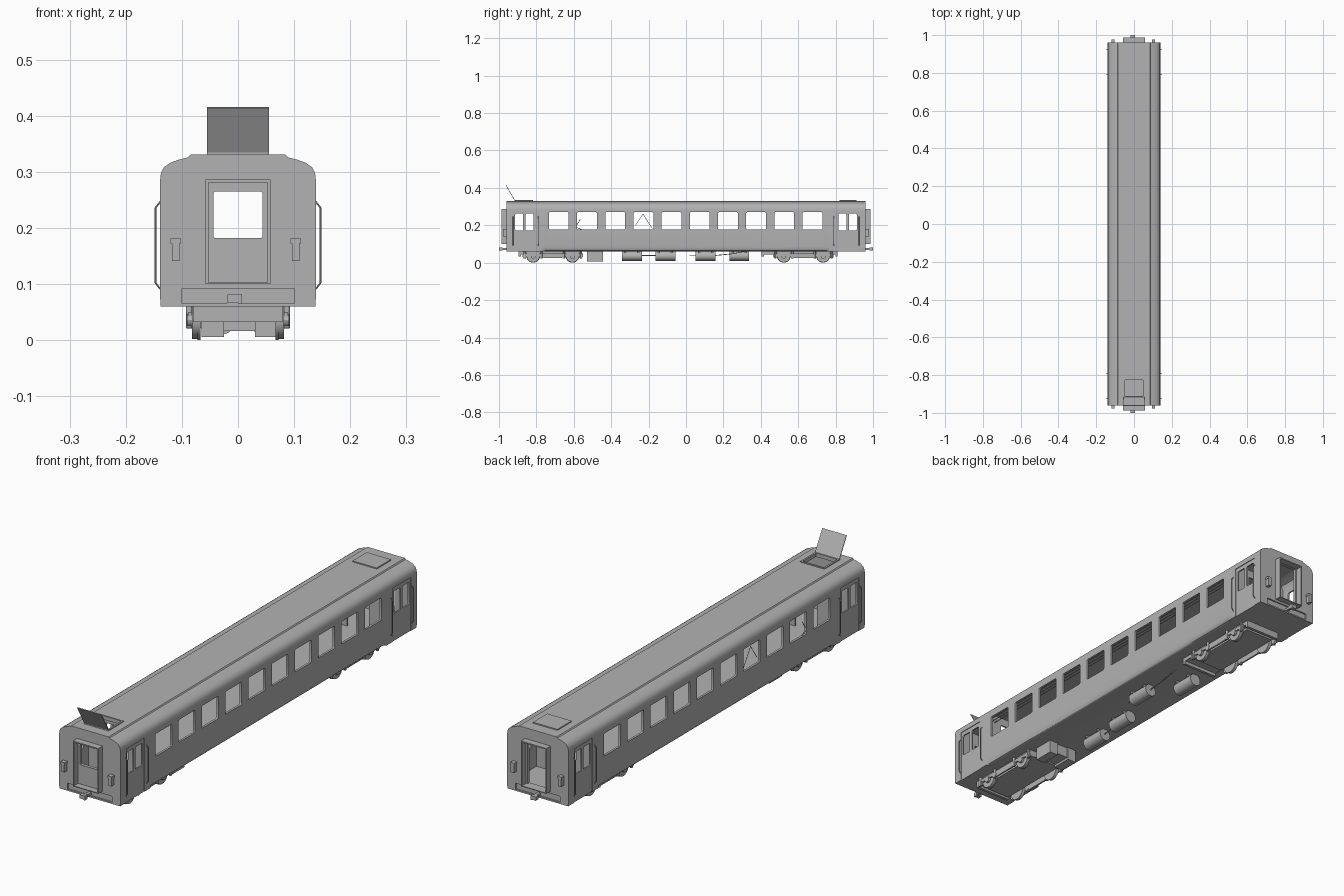
import bpy, bmesh, math
from mathutils import Vector, Matrix

if "Cube" in bpy.data.objects:
    bpy.data.objects.remove(bpy.data.objects["Cube"])


def paint(name, v):
    m = bpy.data.materials.new(name)
    m.diffuse_color = (v, v, v, 1)
    m.use_nodes = True
    m.node_tree.nodes["Principled BSDF"].inputs["Base Color"].default_value = m.diffuse_color
    return m


GREY = paint("body_grey", .45)


def finish(name, bm, smooth=False):
    bmesh.ops.recalc_face_normals(bm, faces=bm.faces[:])
    me = bpy.data.meshes.new(name)
    bm.to_mesh(me)
    bm.free()
    me.materials.append(GREY)
    ob = bpy.data.objects.new(name, me)
    bpy.context.collection.objects.link(ob)
    if smooth:
        shade(ob, 30)
    return ob


def shade(ob, deg):
    bpy.ops.object.select_all(action='DESELECT')
    ob.select_set(True)
    bpy.context.view_layer.objects.active = ob
    bpy.ops.object.shade_smooth_by_angle(angle=math.radians(deg))


def boxes(name, items, round_axis=None, r=0.005):
    """One object from (x0,x1,y0,y1,z0,z1) boxes; edges along round_axis may be rounded."""
    bm = bmesh.new()
    for x0, x1, y0, y1, z0, z1 in items:
        m = Matrix.Translation(((x0 + x1) / 2, (y0 + y1) / 2, (z0 + z1) / 2)) @ \
            Matrix.Diagonal((x1 - x0, y1 - y0, z1 - z0, 1))
        bmesh.ops.create_cube(bm, size=1, matrix=m)
    if round_axis is not None:
        es = [e for e in bm.edges if
              abs((e.verts[0].co - e.verts[1].co).normalized()[round_axis]) > 0.9]
        bmesh.ops.bevel(bm, geom=es, offset=r, segments=3, profile=0.5, affect='EDGES')
    return finish(name, bm)


def rods(name, items, seg=20):
    """One object from (start, end, radius) cylinders."""
    bm = bmesh.new()
    for a, b, r in items:
        a, b = Vector(a), Vector(b)
        rot = (b - a).to_track_quat('Z', 'Y').to_matrix().to_4x4()
        bmesh.ops.create_cone(bm, cap_ends=True, segments=seg, radius1=r, radius2=r,
                              depth=(b - a).length, matrix=Matrix.Translation((a + b) / 2) @ rot)
    return finish(name, bm, True)


def loft(name, sections):
    """Solid lofted through (y, half profile) sections mirrored in x."""
    bm = bmesh.new()
    rings = []
    for y, half in sections:
        pts = half + [(-x, z) for x, z in reversed(half)]
        rings.append([bm.verts.new((x, y, z)) for x, z in pts])
    n = len(rings[0])
    for a, b in zip(rings, rings[1:]):
        for i in range(n):
            bm.faces.new((a[i], a[(i + 1) % n], b[(i + 1) % n], b[i]))
    bm.faces.new(rings[0])
    bm.faces.new(rings[-1])
    return finish(name, bm)


def cut(ob, cutter):
    cutter.hide_render = True
    mod = ob.modifiers.new("cut", 'BOOLEAN')
    mod.operation, mod.solver, mod.object = 'DIFFERENCE', 'EXACT', cutter
    bpy.context.view_layer.objects.active = ob
    bpy.ops.object.modifier_apply(modifier=mod.name)
    bpy.data.objects.remove(cutter)


# Body shell: arched roof with raised centre strip, skirt rounded under between the doors
def outer(t):
    return [(.138 - t, .06), (.138 - t * .4, .064), (.1385 - t * .1, .071), (.139, .083),
            (.139, .283), (.1375, .297), (.132, .308), (.121, .316),
            (.106, .3215), (.0885, .326), (.085, .3305)]


body = loft("coach_body", [(-.96, outer(0)), (-.765, outer(0)), (-.755, outer(.016)),
                           (.755, outer(.016)), (.765, outer(0)), (.96, outer(0))])
inner = [(.13, .085), (.13, .283), (.122, .305), (.1, .314), (.08, .319)]
cut(body, loft("cavity", [(-.947, inner), (.947, inner)]))

# Recessed side doors
doors = [(-.922, -.803), (.803, .922)]
cut(body, boxes("door_recess", [(s * .142 - .006, s * .142 + .006, a, b, .055, .28)
                                for s in (-1, 1) for a, b in doors]))

# Window, doorway and hatch openings
win_y = [-.68 + .1507 * i for i in range(10)]
wins = [(-.2, .2, y - .053, y + .053, .178, .27) for y in win_y]
for s in (-1, 1):
    for c in (.892, .836):
        wins.append((-.2, .2, s * c - .021, s * c + .021, .172, .263))
cut(body, boxes("window_cutter", wins, 0))
cut(body, boxes("end_window_cutter", [(-.044, .044, -1, -.93, .182, .265)], 1, .004))
cut(body, boxes("doorway_cutter", [(-.047, .047, .93, 1, .103, .28)]))
cut(body, boxes("hatch_cutter", [(-.048, .048, -.91, -.825, .29, .36)]))
cut(body, boxes("coupler_slot", [(-.101, .101, s * .965 - .011, s * .965 + .011, .066, .091)
                                 for s in (-1, 1)]))
shade(body, 30)

# End gangway frames, couplers and lamp brackets
frames, coup, lamps = [], [], []
for s in (-1, 1):
    y0, y1 = sorted((s * .955, s * .987))
    frames += [(-.058, -.053, y0, y1, .1, .286), (.053, .058, y0, y1, .1, .286),
               (-.053, .053, y0, y1, .281, .286), (-.053, .053, y0, y1, .1, .103)]
    c0, c1 = sorted((s * .94, s * .99))
    k0, k1 = sorted((s * .982, s * 1.0))
    coup += [(-.009, .003, c0, c1, .069, .079), (-.019, .005, k0, k1, .066, .081),
             (.0, .006, k0, k1, .064, .082)]
    q0, q1 = sorted((s * .955, s * .978))
    for x in (-.111, .103):
        lamps += [(x - .009, x + .009, q0, q1, .172, .181), (x - .007, x + .007, q0, q1, .141, .172)]
boxes("gangway_frames", frames)
boxes("couplers", coup)
boxes("lamp_brackets", lamps)

# Roof hatches: front one open with raised rim, rear one closed
boxes("front_hatch_rim", [(-.055, -.048, -.918, -.818, .325, .334), (.048, .055, -.918, -.818, .325, .334),
                          (-.048, .048, -.918, -.91, .325, .334), (-.048, .048, -.825, -.818, .325, .334)])
boxes("rear_hatch", [(-.055, .055, .82, .912, .328, .335)])
lid = boxes("front_hatch_lid", [(-.055, .055, 0, .093, -.0015, .0015)])
lid.location = (0, -.916, .334)
lid.rotation_euler = (math.radians(120), 0, 0)

# Grab rails beside the doors
rails = []
for s in (-1, 1):
    for y in (-.925, -.79, .79, .925):
        p = [(s * .136, y, .088), (s * .147, y, .102), (s * .147, y, .236), (s * .136, y, .25)]
        rails += [(p[i], p[i + 1], .0015) for i in range(3)]
rods("grab_rails", rails, 8)

# Interior: vestibule partitions with passage, luggage racks
part, racks = [], []
for y in (-.78, .78):
    part += [(-.131, -.05, y - .003, y + .003, .08, .3), (.05, .131, y - .003, y + .003, .08, .3),
             (-.1, .1, y - .003, y + .003, .284, .317)]
boxes("partitions", part)
for s in (-1, 1):
    for x in (.085, .1, .115):
        racks.append(((s * x, -.775, .282), (s * x, .775, .282), .002))
rods("luggage_racks", racks, 6)

# Loose wires hanging in two windows
rods("loose_wires", [((-.132, -.27, .2), (-.132, -.23, .26), .0012),
                     ((-.132, -.23, .26), (-.132, -.18, .183), .0012),
                     ((-.132, -.59, .192), (-.132, -.565, .232), .0015),
                     ((-.132, -.59, .192), (-.132, -.555, .175), .0015)], 6)

# Bogies: low frame plate, end bars, lobed side beams, wheels, axle boxes and springs
for name, c, e0, e1 in (("front", -.712, -.895, -.555), ("rear", .628, .405, .81)):
    parts = [(-.066, .066, c - .16, c + .16, .032, .042), (-.08, .08, e0, e1, .045, .062),
             (-.08, .08, e0, e0 + .012, .032, .046), (-.08, .08, e1 - .012, e1, .032, .046)]
    wheels, hubs = [], []
    for sx in (-1, 1):
        x0, x1 = sorted((sx * .082, sx * .089))
        parts += [(x0, x1, c - .16, c + .16, .036, .05), (x0, x1, c - .05, c + .05, .024, .038)]
        for dy in (-.105, .105):
            y = c + dy
            wheels += [((sx * .071, y, .037), (sx * .082, y, .037), .035),
                       ((sx * .067, y, .037), (sx * .072, y, .037), .037)]
            hubs.append(((sx * .08, y, .034), (sx * .092, y, .034), .013))
            for d in (-.045, .045):
                hubs.append(((sx * .087, y + d, .022), (sx * .087, y + d, .06), .006))
                hubs.append(((sx * .081, y + d, .036), (sx * .091, y + d, .036), .012))
    boxes(name + "_bogie_frame", parts)
    rods(name + "_wheelsets", wheels, 28)
    rods(name + "_axle_boxes", hubs, 12)

# Underfloor equipment: battery boxes, tanks with hangers, brake pipes
boxes("equipment_boxes", [(-.065, -.025, -.53, -.445, .006, .062), (.03, .069, -.53, -.445, .006, .062),
                          (-.025, .03, -.525, -.45, .016, .062)])
tanks, hang = [], []
for x, y in ((-.045, -.289), (-.03, -.11), (.045, .105), (-.04, .285)):
    tanks.append(((x, y - .053, .036), (x, y + .053, .036), .026))
    hang += [(x - .025, x + .025, y + d - .004, y + d + .004, .05, .063) for d in (-.035, .035)]
rods("air_tanks", tanks, 24)
boxes("tank_hangers", hang)
rods("brake_pipes", [((-.045, -.24, .038), (-.03, -.15, .038), .002),
                     ((.045, .02, .037), (.045, .16, .037), .002),
                     ((.045, .15, .038), (.045, .25, .048), .002),
                     ((.045, .25, .048), (.045, .32, .062), .002)], 8)
